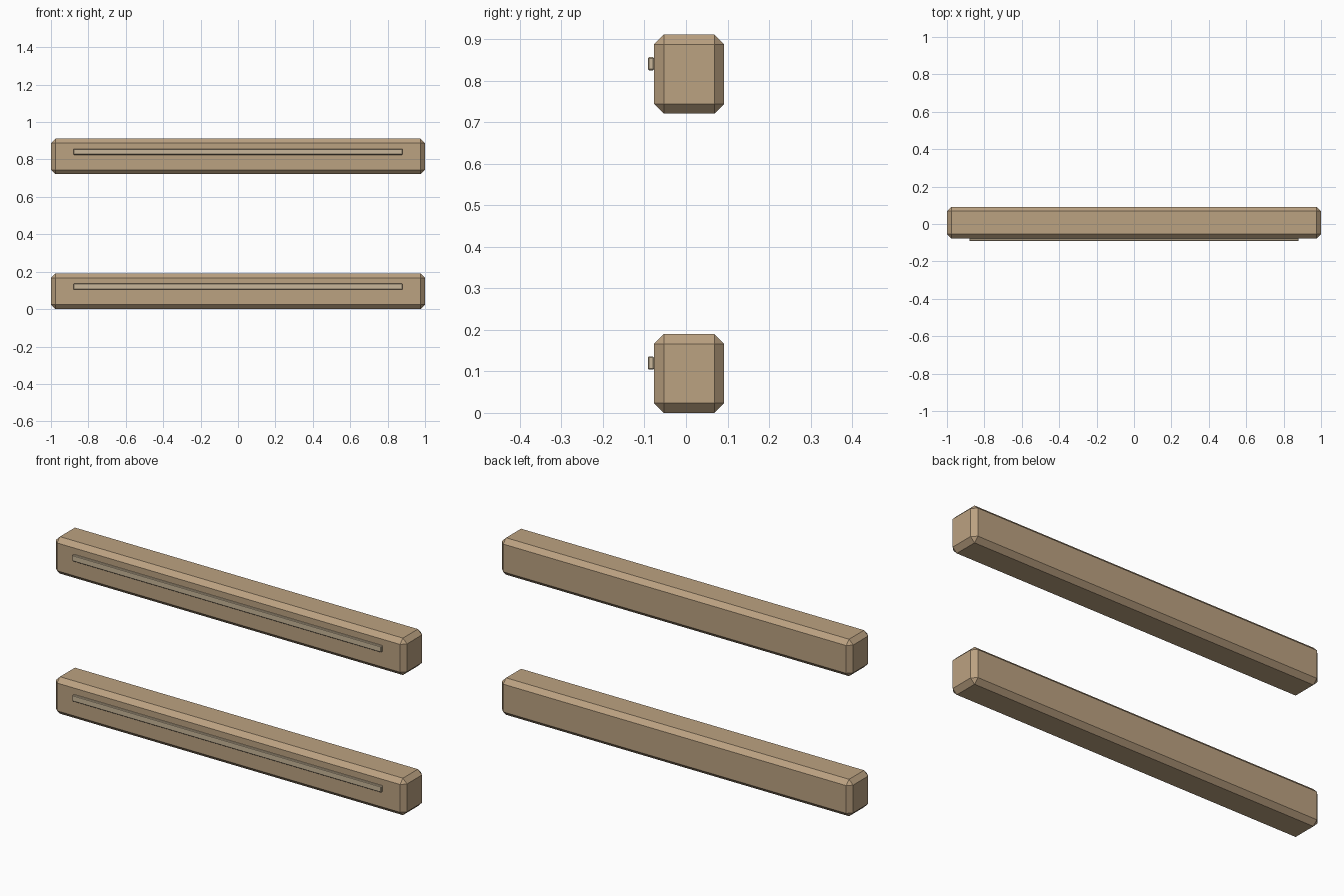
import bpy, bmesh
from mathutils import Vector

if "Cube" in bpy.data.objects:
    bpy.data.objects.remove(bpy.data.objects["Cube"])


def material(name, color):
    m = bpy.data.materials.new(name)
    m.diffuse_color = (*color, 1)
    m.use_nodes = True
    m.node_tree.nodes["Principled BSDF"].inputs["Base Color"].default_value = m.diffuse_color
    return m


def chamfered_box(name, low, high, chamfer, mat):
    low, high = Vector(low), Vector(high)
    bm = bmesh.new()
    bmesh.ops.create_cube(bm, size=1)
    bmesh.ops.scale(bm, vec=high - low, verts=bm.verts)
    bmesh.ops.bevel(bm, geom=bm.edges[:], offset=chamfer, segments=1,
                    profile=0.5, affect='EDGES')
    mesh = bpy.data.meshes.new(name)
    bm.to_mesh(mesh)
    bm.free()
    mesh.materials.append(mat)
    obj = bpy.data.objects.new(name, mesh)
    obj.location = (low + high) / 2
    bpy.context.collection.objects.link(obj)
    return obj


wood = material("wood", (0.50, 0.36, 0.22))
pale_wood = material("pale_wood", (0.58, 0.47, 0.32))

# Two rails, each with a thin raised strip on its front face
for label, z in (("lower", 0.0), ("upper", 0.721)):
    chamfered_box(label + "_rail", (-1, -0.077, z), (1, 0.092, z + 0.19), 0.0235, wood)
    chamfered_box(label + "_front_strip", (-0.88, -0.092, z + 0.104),
                  (0.88, -0.077, z + 0.136), 0.003, pale_wood)
